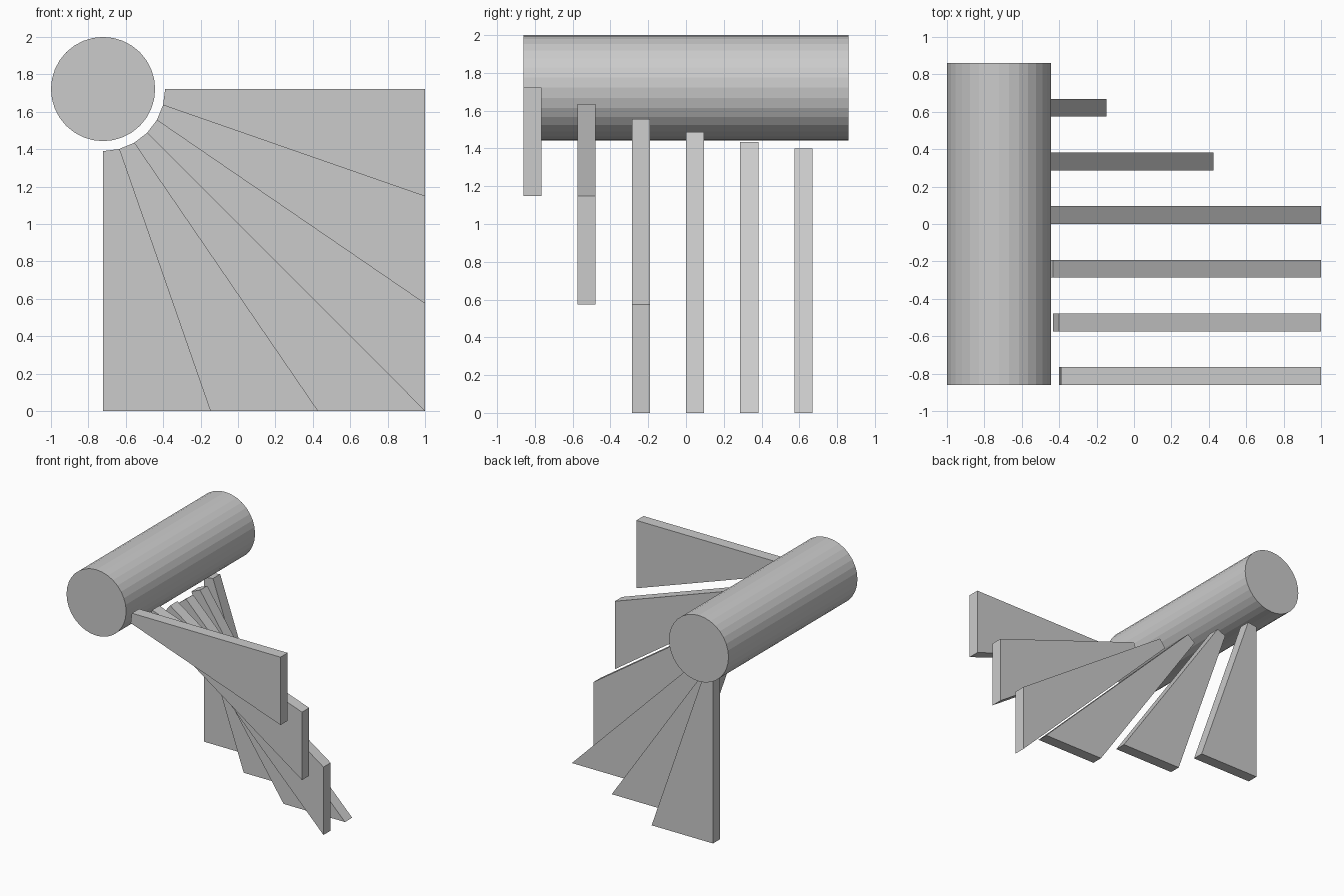
import bpy, bmesh
from math import sin, cos, radians

if "Cube" in bpy.data.objects:
    bpy.data.objects.remove(bpy.data.objects["Cube"])

R = 0.2785            # roller radius
S = 2 - R             # side of the square the blades fill
CX, CZ = R - 1, S     # roller axis
INNER = 0.332         # radius where the blades start
PITCH = S / 6
THICK = PITCH / 3


def prism(name, profile, y0, y1):
    """Extrude an (x, z) outline along y."""
    bm = bmesh.new()
    face = bm.faces.new([bm.verts.new((x, y0, z)) for x, z in profile])
    ext = bmesh.ops.extrude_face_region(bm, geom=[face])
    verts = [v for v in ext["geom"] if isinstance(v, bmesh.types.BMVert)]
    bmesh.ops.translate(bm, verts=verts, vec=(0, y1 - y0, 0))
    bmesh.ops.recalc_face_normals(bm, faces=bm.faces)
    mesh = bpy.data.meshes.new(name)
    bm.to_mesh(mesh)
    bm.free()
    bpy.context.collection.objects.link(bpy.data.objects.new(name, mesh))


def inner(i):
    a = radians(15 * i)
    return CX + INNER * cos(a), CZ - INNER * sin(a)


def outer(i):
    # thirds of the right side, then thirds of the bottom side
    if i <= 3:
        return 1, S * (1 - i / 3)
    return 1 - S * (i - 3) / 3, 0


# Faceted horizontal roller
prism("roller", [(CX + R * cos(radians(11.25 * k)), CZ + R * sin(radians(11.25 * k)))
                 for k in range(32)], -S / 2, S / 2)

# Fan of six blades stepping back along the roller
for i in range(6):
    y = -S / 2 + PITCH * i
    prism(f"blade_{i + 1}", [inner(i), outer(i), outer(i + 1), inner(i + 1)], y, y + THICK)
